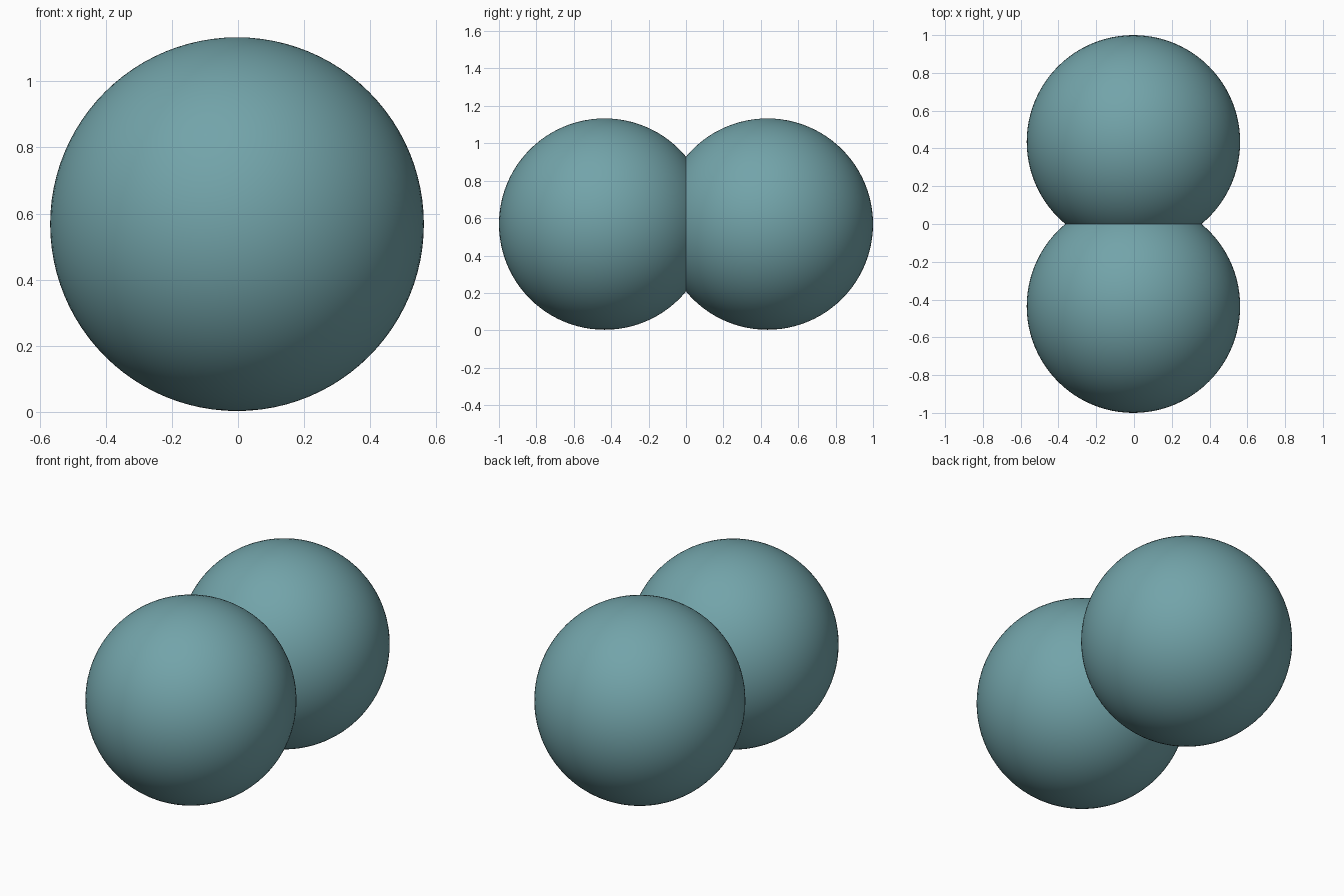
import bpy

if "Cube" in bpy.data.objects:
    bpy.data.objects.remove(bpy.data.objects["Cube"])

RADIUS = 0.565      # both atoms are the same size
OFFSET = 0.435      # half the distance between the centres

teal = bpy.data.materials.new("teal")
teal.diffuse_color = (0.17, 0.37, 0.40, 1.0)
teal.use_nodes = True
teal.node_tree.nodes["Principled BSDF"].inputs["Base Color"].default_value = teal.diffuse_color


def atom(name, y):
    """One smooth sphere resting on the ground."""
    bpy.ops.mesh.primitive_uv_sphere_add(
        segments=96, ring_count=48, radius=RADIUS, location=(-0.003, y, RADIUS + 0.003))
    ob = bpy.context.object
    ob.name = name
    ob.data.materials.append(teal)
    bpy.ops.object.shade_smooth()


# Two overlapping spheres meeting at y = 0
atom("front_atom", -OFFSET)
atom("back_atom", OFFSET)
